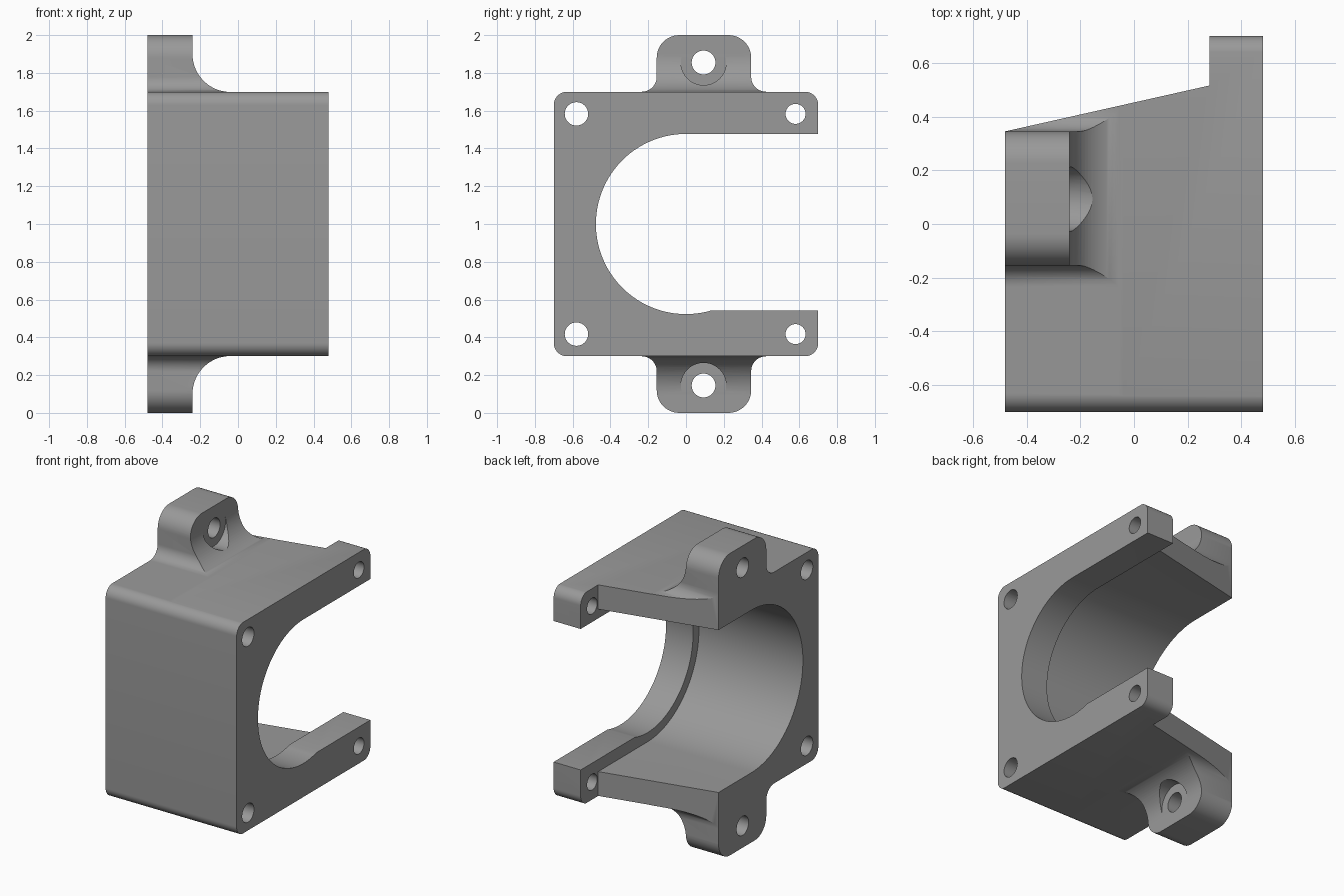
import bpy, bmesh, math
from mathutils import Vector

if "Cube" in bpy.data.objects:
    bpy.data.objects.remove(bpy.data.objects["Cube"])

grey = bpy.data.materials.new("plain grey")
grey.diffuse_color = (0.32, 0.32, 0.32, 1)
grey.use_nodes = True
grey.node_tree.nodes["Principled BSDF"].inputs["Base Color"].default_value = grey.diffuse_color


def arc(cu, cv, r, a0, a1, n=12):
    """Points on an arc, angles in degrees."""
    return [(cu + r * math.cos(math.radians(a0 + (a1 - a0) * i / n)),
             cv + r * math.sin(math.radians(a0 + (a1 - a0) * i / n))) for i in range(n + 1)]


def prism(name, pts, axis, lo, hi):
    """Extrude a flat outline along an axis: x uses (y, z), y uses (x, z), z uses (x, y)."""
    place = {"x": lambda u, v, w: (w, u, v),
             "y": lambda u, v, w: (u, w, v),
             "z": lambda u, v, w: (u, v, w)}[axis]
    bm = bmesh.new()
    face = bm.faces.new([bm.verts.new(place(u, v, lo)) for u, v in pts])
    ext = bmesh.ops.extrude_face_region(bm, geom=[face])
    verts = [g for g in ext["geom"] if isinstance(g, bmesh.types.BMVert)]
    bmesh.ops.translate(bm, vec=Vector(place(0, 0, hi - lo)), verts=verts)
    bmesh.ops.recalc_face_normals(bm, faces=bm.faces)
    mesh = bpy.data.meshes.new(name)
    bm.to_mesh(mesh)
    bm.free()
    mesh.materials.append(grey)
    ob = bpy.data.objects.new(name, mesh)
    bpy.context.collection.objects.link(ob)
    return ob


def flip(pts):
    """Mirror an outline about mid height."""
    return [(u, 2 - v) for u, v in pts]


# Bracket outline with a mounting tab above and below
upper = (arc(0.63, 1.63, 0.07, 0, 90)
         + arc(0.425, 1.78, 0.08, 270, 180)
         + arc(0.225, 1.88, 0.12, 0, 90)
         + arc(-0.035, 1.88, 0.12, 90, 180)
         + arc(-0.235, 1.78, 0.08, 0, -90)
         + arc(-0.63, 1.63, 0.07, 90, 180))
bracket = prism("bracket", upper + flip(upper)[::-1], "x", -0.48, 0.48)

cutters = []

# Clear the space beside the tabs, leaving a curved gusset
gusset = arc(-0.04, 1.9, 0.201, 180, 270, 20) + [(0.7, 1.699), (0.7, 2.2), (-0.241, 2.2)]
cutters.append(prism("upper_gusset_cutter", gusset, "y", -1, 1))
cutters.append(prism("lower_gusset_cutter", flip(gusset), "y", -1, 1))

# Slanted back with a step to the flange
cutters.append(prism("slant_cutter",
                     [(-0.6, 0.318), (0.282, 0.516), (0.282, 1), (-0.6, 1)], "z", -0.5, 2.5))

# Narrow bore through the flange and wide bore behind it, both open to the back
narrow = [(1, 1.477)] + arc(0, 1, 0.477, 90, 286.5, 56) + [(1, 0.543)]
cutters.append(prism("narrow_bore_cutter", narrow, "x", -0.7, 0.7))
wide = [(1, 1.538)] + arc(0, 1, 0.538, 90, 270, 56) + [(1, 0.462)]
cutters.append(prism("wide_bore_cutter", wide, "x", -0.6, 0.282))

# Corner screw holes, tab holes and counterbores
for label, z_sign in (("upper", 1), ("lower", -1)):
    for part, y, dz, r, start in (("front_hole", -0.58, 0.583, 0.062, -0.7),
                                  ("back_hole", 0.58, 0.583, 0.053, -0.7),
                                  ("tab_hole", 0.093, 0.855, 0.063, -0.7),
                                  ("counterbore", 0.093, 0.855, 0.12, -0.2405)):
        ring = arc(y, 1 + z_sign * dz, r, 0, 360, 40)[:-1]
        cutters.append(prism(f"{label}_{part}_cutter", ring, "x", start, 0.7))

bpy.context.view_layer.objects.active = bracket
bracket.select_set(True)
for c in cutters:
    mod = bracket.modifiers.new(c.name, "BOOLEAN")
    mod.operation = "DIFFERENCE"
    mod.solver = "EXACT"
    mod.object = c
    bpy.ops.object.modifier_apply(modifier=mod.name)
for c in cutters:
    bpy.data.objects.remove(c)

bpy.ops.object.shade_smooth_by_angle(angle=math.radians(25))
